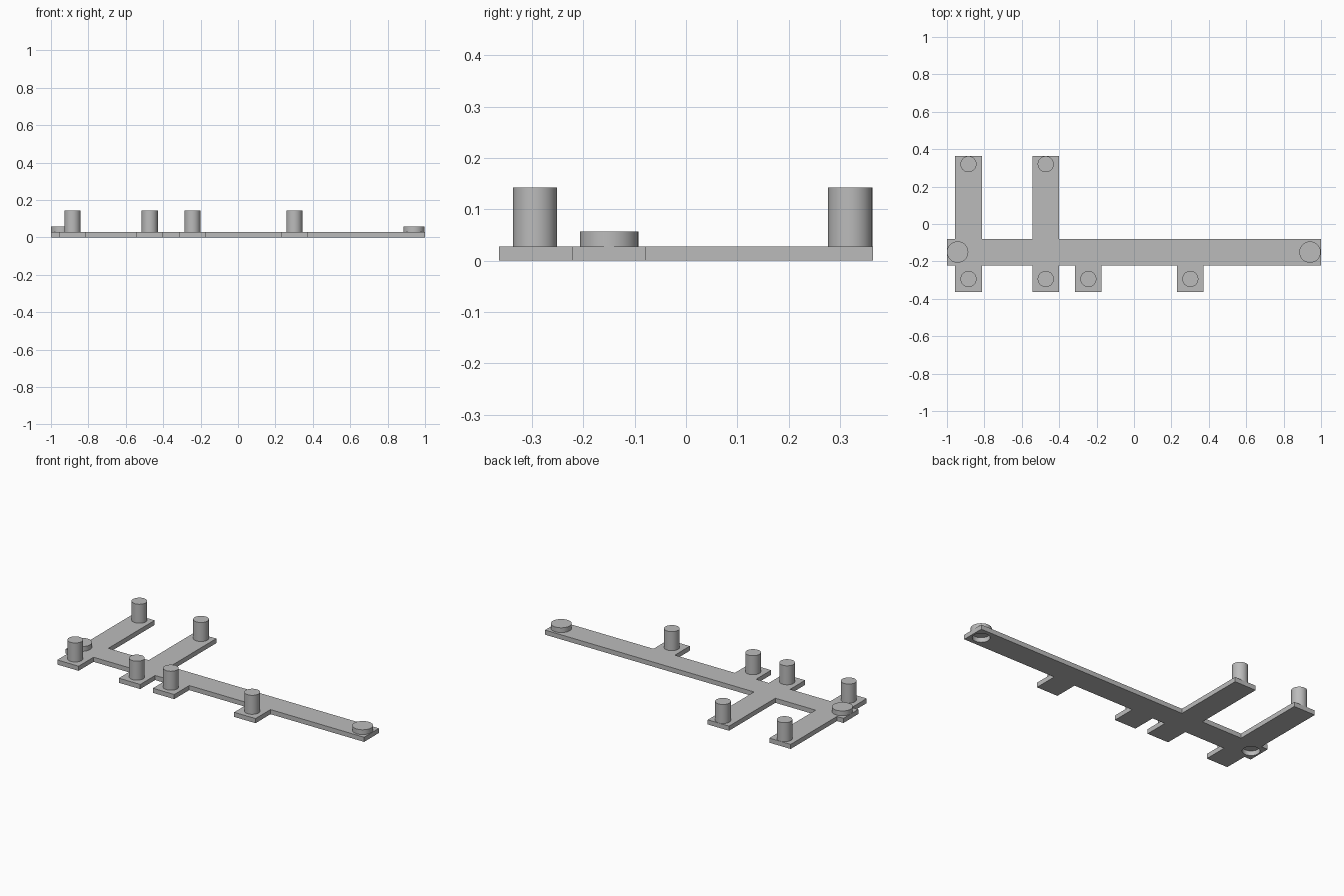
import bpy
import bmesh

cube = bpy.data.objects.get("Cube")
if cube:
    bpy.data.objects.remove(cube, do_unlink=True)

THICK = 0.028
FRONT, BACK = -0.364, 0.364
BAR_FRONT, BAR_BACK = -0.221, -0.079
TAB_W = 0.143
ARMS = (-0.885, -0.472)             # full-length cross arms
TABS = ARMS + (-0.244, 0.301)       # everything that sticks out at the front
BOSSES = (-0.943, 0.941)

grey = bpy.data.materials.new("grey")
grey.use_nodes = True
grey.diffuse_color = (0.5, 0.5, 0.5, 1)
grey.node_tree.nodes["Principled BSDF"].inputs["Base Color"].default_value = (0.5, 0.5, 0.5, 1)


def cylinder(name, x, y, z0, z1, radius):
    bpy.ops.mesh.primitive_cylinder_add(vertices=48, radius=radius, depth=z1 - z0,
                                        location=(x, y, (z0 + z1) / 2))
    ob = bpy.context.object
    ob.name = name
    ob.data.materials.append(grey)
    bpy.ops.object.shade_smooth_by_angle()
    return ob


# Base plate: outline walked along the front tabs, then back along the arms
h = TAB_W / 2
outline = [(-1, BAR_FRONT)]
for x in TABS:
    outline += [(x - h, BAR_FRONT), (x - h, FRONT), (x + h, FRONT), (x + h, BAR_FRONT)]
outline += [(1, BAR_FRONT), (1, BAR_BACK)]
for x in reversed(ARMS):
    outline += [(x + h, BAR_BACK), (x + h, BACK), (x - h, BACK), (x - h, BAR_BACK)]
outline.append((-1, BAR_BACK))

bm = bmesh.new()
face = bm.faces.new([bm.verts.new((x, y, 0)) for x, y in outline])
top = bmesh.ops.extrude_face_region(bm, geom=[face])["geom"]
bmesh.ops.translate(bm, vec=(0, 0, THICK),
                    verts=[v for v in top if isinstance(v, bmesh.types.BMVert)])
bmesh.ops.recalc_face_normals(bm, faces=bm.faces)
mesh = bpy.data.meshes.new("base_plate")
bm.to_mesh(mesh)
bm.free()
plate = bpy.data.objects.new("base_plate", mesh)
bpy.context.collection.objects.link(plate)
mesh.materials.append(grey)

# Low end bosses, each over a round recess open to the underside
for side, x in zip(("right", "left"), BOSSES):
    cutter = cylinder("recess_cutter", x, -0.15, -0.05, 0.08, 0.048)
    cutter.hide_render = True
    mod = plate.modifiers.new("recess", "BOOLEAN")
    mod.operation = "DIFFERENCE"
    mod.solver = "EXACT"
    mod.object = cutter
    bpy.context.view_layer.objects.active = plate
    bpy.ops.object.modifier_apply(modifier=mod.name)
    bpy.data.objects.remove(cutter, do_unlink=True)
    cylinder(f"{side}_end_boss", x, -0.15, THICK, 0.057, 0.057)

# Tall pegs
for i, x in enumerate(TABS, 1):
    cylinder(f"front_peg_{i}", x, -0.294, THICK, 0.143, 0.043)
for i, x in enumerate(ARMS, 1):
    cylinder(f"back_peg_{i}", x, 0.32, THICK, 0.143, 0.043)
